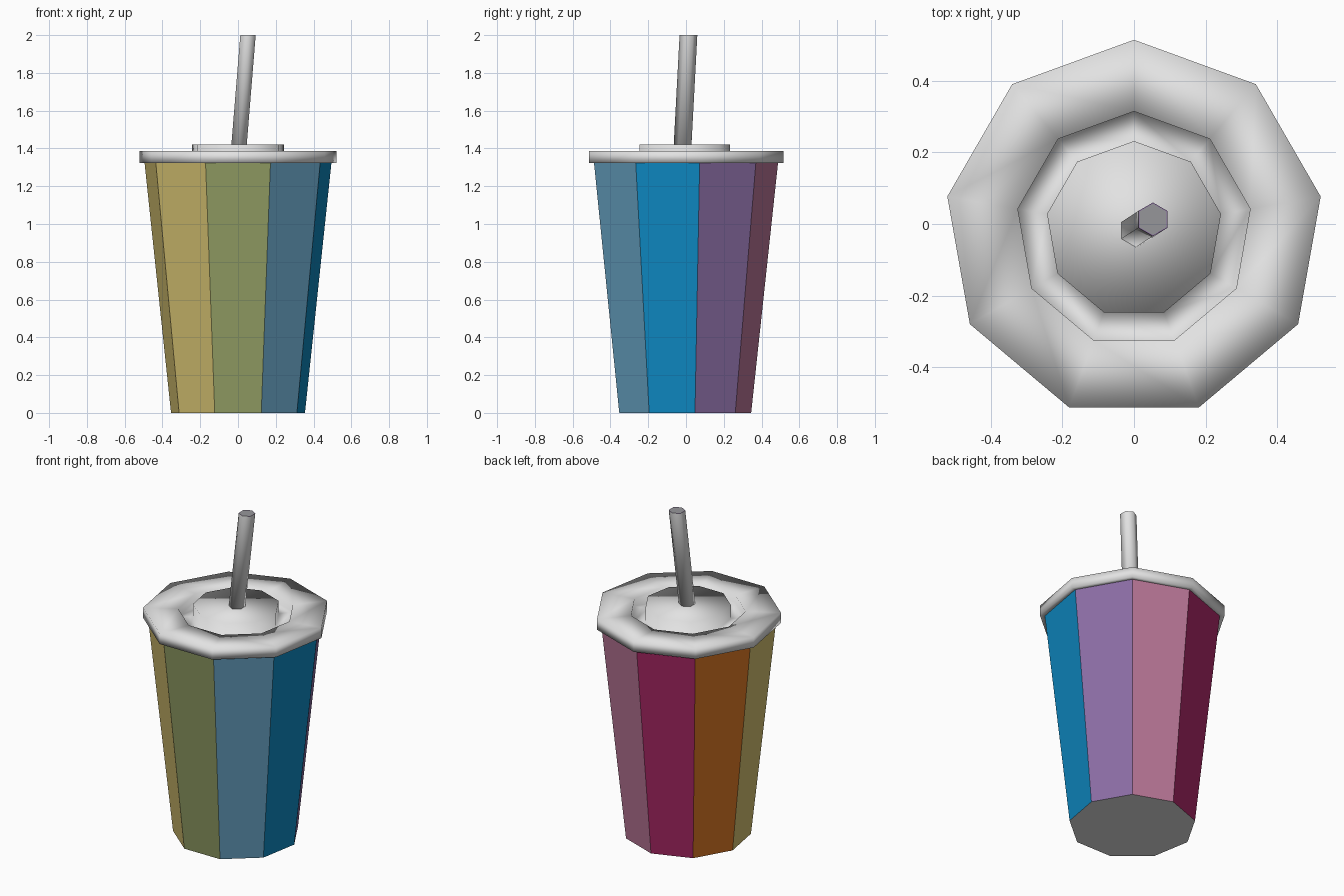
import bpy, bmesh, math

if "Cube" in bpy.data.objects:
    bpy.data.objects.remove(bpy.data.objects["Cube"])

CY = -0.015  # the nine-sided body sits slightly off so its bounds are centred


def mat(name, r, g, b):
    m = bpy.data.materials.new(name)
    lin = [((c / 255 + 0.055) / 1.055) ** 2.4 if c > 10 else c / 255 / 12.92 for c in (r, g, b)]
    m.diffuse_color = (*lin, 1)
    m.use_nodes = True
    m.node_tree.nodes["Principled BSDF"].inputs["Base Color"].default_value = m.diffuse_color
    return m


white = mat("white", 226, 226, 226)
grey = mat("grey", 150, 150, 154)
purple = mat("purple", 138, 108, 163)
# cup panels, clockwise from the back vertex
panels = [mat("mauve", 188, 120, 153), purple, mat("blue", 14, 138, 196),
          mat("steel_blue", 100, 158, 190), mat("olive_green", 146, 158, 100),
          mat("yellow", 212, 192, 112), mat("orange", 206, 112, 32),
          mat("magenta", 168, 38, 100)]
panel_order = [0, 1, 2, 3, 4, 5, 5, 6, 7]


def loft(name, rings, sides, mats, smooth):
    """Join rings of (x, y, z, radius), first vertex towards +y, capping both ends."""
    bm = bmesh.new()
    loops = []
    for x, y, z, r in rings:
        loops.append([bm.verts.new((x + r * math.sin(2 * math.pi * i / sides),
                                    y + r * math.cos(2 * math.pi * i / sides), z))
                      for i in range(sides)])
    walls = []
    for a, b in zip(loops, loops[1:]):
        for i in range(sides):
            j = (i + 1) % sides
            walls.append(bm.faces.new((a[i], b[i], b[j], a[j])))
    bm.faces.new(loops[0])
    top = bm.faces.new(loops[-1][::-1])
    for f in bm.faces:
        f.smooth = smooth
    bmesh.ops.recalc_face_normals(bm, faces=bm.faces)
    me = bpy.data.meshes.new(name)
    for m in mats:
        me.materials.append(m)
    ob = bpy.data.objects.new(name, me)
    bpy.context.collection.objects.link(ob)
    return ob, bm, walls, top


# Cup: tapered, one colour per panel, white base
ob, bm, walls, top = loft("cup", [(0, CY, 0, 0.36), (0, CY, 1.33, 0.503)], 9, [white] + panels, False)
for i, f in enumerate(walls):
    f.material_index = 1 + panel_order[i]
bm.to_mesh(ob.data)
bm.free()

# Lid: thick rim, sunken groove and raised centre disc, soft shading
ob, bm, walls, top = loft("lid", [(0, CY, z, r) for z, r in (
    (1.322, 0.50), (1.322, 0.53), (1.386, 0.53), (1.386, 0.33),
    (1.34, 0.33), (1.34, 0.247), (1.42, 0.247))], 9, [white], True)
bm.to_mesh(ob.data)
bm.free()

# Straw: leaning hexagonal tube with a grey mouth and thin purple rim
ob, bm, walls, top = loft("straw", [(0.004, -0.019, 1.40, 0.047), (0.053, 0.013, 2.0, 0.047)],
                          6, [white, grey, purple], True)
top.smooth = False
for e in top.edges:
    e.smooth = False
rim = bmesh.ops.inset_region(bm, faces=[top], thickness=0.003)["faces"]
for f in rim:
    f.material_index = 2
    f.smooth = False
top.material_index = 1
bm.to_mesh(ob.data)
bm.free()
